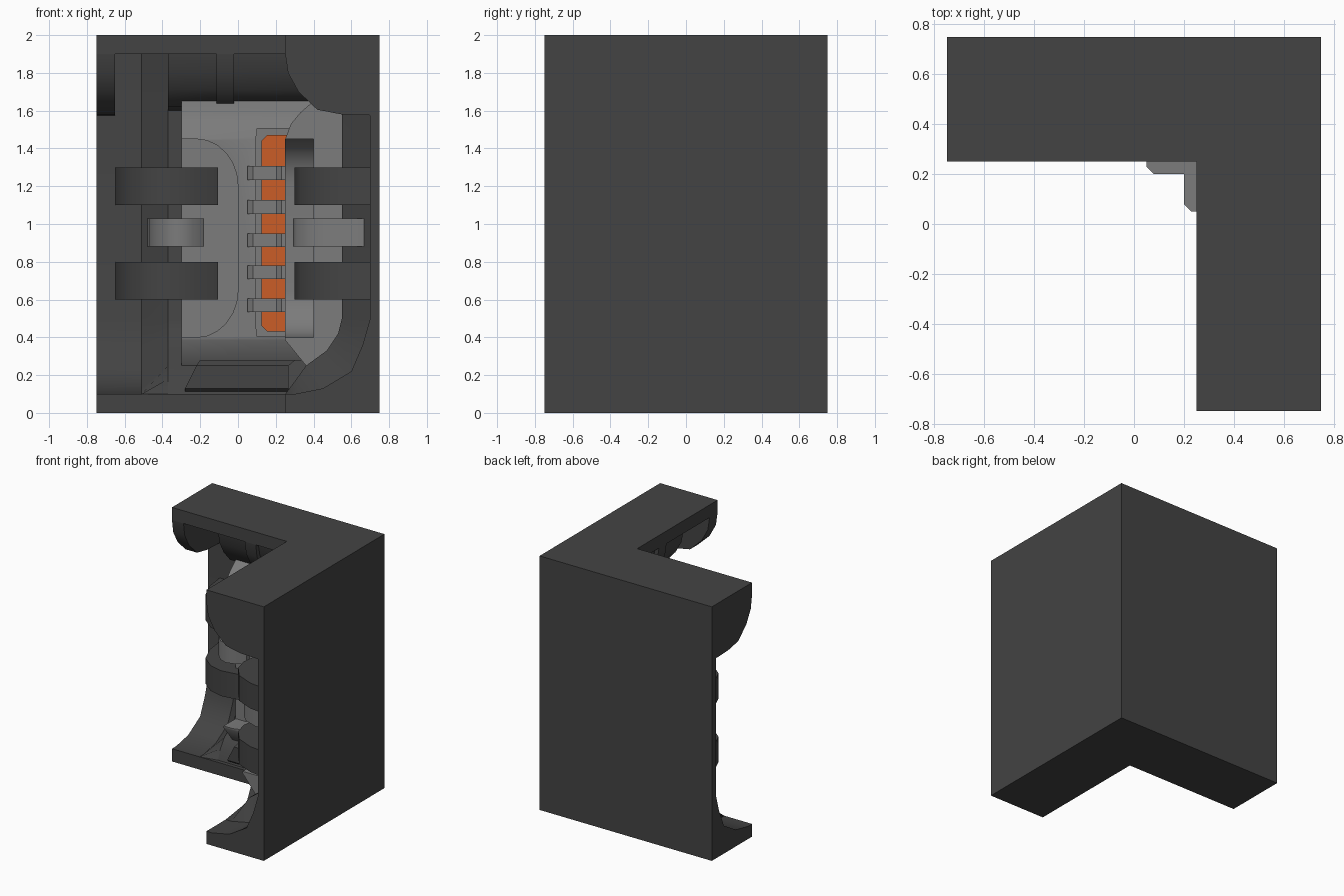
import bpy, bmesh, math

if "Cube" in bpy.data.objects:
    bpy.data.objects.remove(bpy.data.objects["Cube"])


def material(name, rgb):
    m = bpy.data.materials.new(name)
    m.diffuse_color = (*rgb, 1)
    m.use_nodes = True
    m.node_tree.nodes["Principled BSDF"].inputs["Base Color"].default_value = m.diffuse_color
    return m


DARK = material("dark_metal", (0.057, 0.057, 0.057))
GREY = material("grey_metal", (0.2, 0.2, 0.2))
ORANGE = material("orange_glow", (0.6, 0.11, 0.02))


def loft(name, sections, mat):
    """Closed solid through equal-length rings of 3D points."""
    bm = bmesh.new()
    rings = [[bm.verts.new(p) for p in s] for s in sections]
    n = len(rings[0])
    for a, b in zip(rings, rings[1:]):
        for i in range(n):
            j = (i + 1) % n
            bm.faces.new((a[i], a[j], b[j], b[i]))
    bm.faces.new(rings[0])
    bm.faces.new(rings[-1])
    bmesh.ops.recalc_face_normals(bm, faces=bm.faces)
    me = bpy.data.meshes.new(name)
    bm.to_mesh(me)
    bm.free()
    ob = bpy.data.objects.new(name, me)
    bpy.context.collection.objects.link(ob)
    me.materials.append(mat)
    return ob


def swap(section):
    return [(y, x, z) for x, y, z in section]


def corner_run(name, profile, x0, mat):
    """Sweep a (depth, z) profile along both wings, mitred at the corner."""
    xs = x0 if isinstance(x0, list) else [x0] * len(profile)
    end = [(x, d, z) for x, (d, z) in zip(xs, profile)]
    mitre = [(d, d, z) for d, z in profile]
    return loft(name, [end, mitre, swap(end)], mat)


def both(name, sections, mat):
    """The same part on the back wing and the side wing."""
    return [loft(name + "_back", sections, mat),
            loft(name + "_side", [swap(s) for s in sections], mat)]


def across(profile, *xs):
    return [[(x, d, z) for d, z in profile] for x in xs]


def outward(outline, *ys):
    return [[(x, y, z) for x, z in outline] for y in ys]


def upright(plan, *zs):
    return [[(x, y, z) for x, y in plan] for z in zs]


# main L-shaped wall with foot and top slab
foot = [(0.25, 0.1), (0.30, 0.1), (0.45, 0.13), (0.60, 0.22), (0.66, 0.36), (0.70, 0.5)]
corner_run("wall_shell", [(0.75, 0), (0.25, 0)] + foot +
           [(0.70, 1.9), (0.25, 1.9), (0.25, 2), (0.75, 2)], -0.75, DARK)

# raised wall with sloping side
back = [(0.73, 1.9), (0.73, 0.09)]
low = foot + [(0.70, 1.9)] + back
high = [(0.28, 0.1), (0.31, 0.18), (0.36, 0.25), (0.47, 0.33), (0.53, 0.42),
        (0.55, 0.5), (0.55, 1.9)] + back
both("rib_slope", across(low, -0.51) + across(high, -0.37), DARK)
corner_run("raised_wall", high, -0.37, DARK)

# cornice and brackets
corner_run("cornice", [(0.28, 1.9), (0.30, 1.8), (0.35, 1.71), (0.43, 1.62),
                       (0.56, 1.6), (0.6, 1.9)], -0.37, DARK)
bracket = [(0.25, 1.9), (0.265, 1.8), (0.32, 1.7), (0.42, 1.605), (0.55, 1.58),
           (0.72, 1.575), (0.72, 1.9)]
for name, a, b in (("end_bracket", -0.75, -0.65), ("inner_bracket", -0.115, -0.02)):
    both(name, across(bracket, a, b), DARK)

# kerb at the foot of the corner
corner_run("kerb", [(0.265, 0.13), (0.265, 0.25), (0.30, 0.28), (0.5, 0.28), (0.5, 0.1),
                    (0.30, 0.1)], [-0.28, -0.22, -0.2, -0.2, -0.28, -0.28], DARK)

# grey corner column
column = corner_run("corner_column", [
    (0.25, 0.385), (0.25, 1.45), (0.28, 1.53), (0.33, 1.59), (0.41, 1.66),
    (0.6, 1.66), (0.6, 0.25), (0.36, 0.25)], -0.3, GREY)

# cutters: rounded side recess and lamp slot
arc = [(-0.22 + 0.22 * math.cos(t), math.sin(t))
       for t in [-math.pi / 2 + i * math.pi / 12 for i in range(7)]]
side = [(-0.4, 0.4)] + [(x, 0.65 + 0.25 * s) for x, s in arc]
side += [(x, 1.2 - 0.25 * s) for x, s in reversed(arc)] + [(-0.4, 1.45)]


def slot(x, z0, z1, x1, c=0.04):
    return [(x, z0 + c), (x + c, z0), (x1, z0), (x1, z1), (x + c, z1), (x, z1 - c)]


cutters = both("recess_cutter", outward(side, 0.1, 0.4), GREY)
cutters += both("slot_cutter", outward(slot(0.095, 0.405, 1.505, 0.33), 0.1, 0.33), GREY)
bpy.context.view_layer.objects.active = column
for c in cutters:
    c.hide_render = True
    m = column.modifiers.new("cut", "BOOLEAN")
    m.operation = "DIFFERENCE"
    m.solver = "EXACT"
    m.object = c
    bpy.ops.object.modifier_apply(modifier=m.name)
    bpy.data.objects.remove(c)

# orange lamp and its guard rungs
both("lamp", outward(slot(0.125, 0.43, 1.47, 0.335, 0.03), 0.29, 0.335), ORANGE)
half = [(0.05, 0.27), (0.05, 0.23), (0.08, 0.2)]
rung = half + [(0.2, 0.2)] + [(y, x) for x, y in reversed(half)] + [(0.27, 0.27)]
for z in (0.57, 0.745, 0.915, 1.09, 1.27):
    loft("lamp_guard", upright(rung, z - 0.036, z + 0.036), GREY)

# dark clamps and the small grey clamp between them
clamp = [(-0.65, 0.71), (-0.63, 0.55), (-0.57, 0.41), (-0.47, 0.33), (-0.36, 0.30),
         (-0.22, 0.32), (-0.105, 0.37), (-0.105, 0.45), (-0.3, 0.71)]
for z in (0.6, 1.1):
    both("clamp", upright(clamp, z, z + 0.2), DARK)
small = [(-0.48, 0.69), (-0.47, 0.48), (-0.43, 0.37), (-0.37, 0.31), (-0.31, 0.29),
         (-0.24, 0.31), (-0.18, 0.36), (-0.18, 0.45), (-0.3, 0.69)]
both("small_clamp", upright(small, 0.88, 1.03), GREY)

# smooth curves, keep hard edges
bpy.ops.object.select_all(action="SELECT")
bpy.ops.object.shade_smooth_by_angle(angle=math.radians(40))
